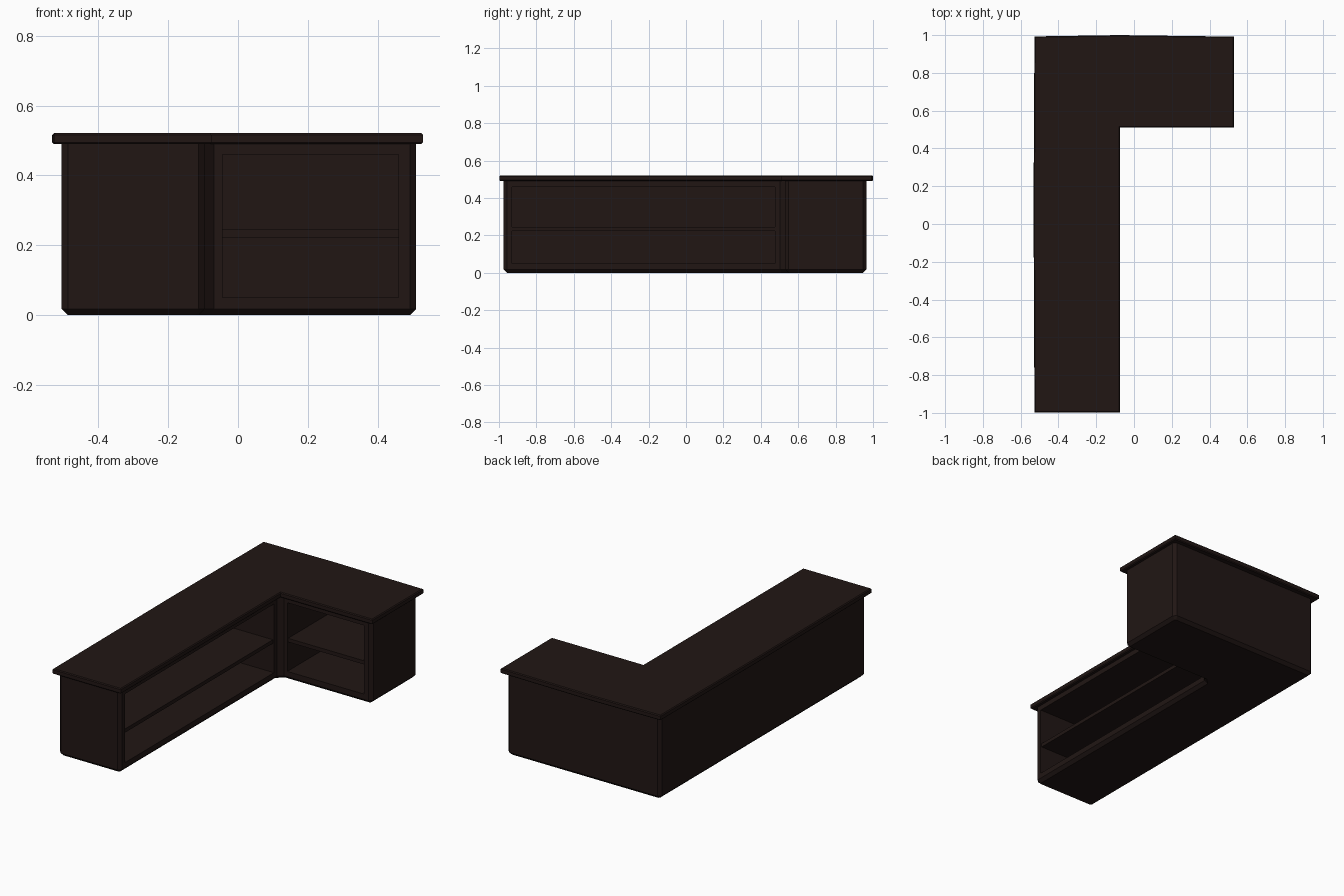
import bpy, bmesh
from mathutils import Vector

if "Cube" in bpy.data.objects:
    bpy.data.objects.remove(bpy.data.objects["Cube"])

wood = bpy.data.materials.new("dark_wood")
wood.diffuse_color = (0.015, 0.008, 0.007, 1)
wood.use_nodes = True
wood.node_tree.nodes["Principled BSDF"].inputs["Base Color"].default_value = wood.diffuse_color


def inset(pts, d):
    """Move every side of a counter-clockwise outline inwards by d."""
    out = []
    for i, p in enumerate(pts):
        p, a, b = Vector(p), Vector(pts[i - 1]), Vector(pts[(i + 1) % len(pts)])
        e1, e2 = (p - a).normalized(), (b - p).normalized()
        n1, n2 = Vector((-e1.y, e1.x)), Vector((-e2.y, e2.x))
        out.append(p + (n1 + n2) * d / (1 + n1.dot(n2)))
    return out


def stack(name, pts, levels):
    """Solid made of one outline repeated at (height, inset) levels."""
    bm = bmesh.new()
    rings = [[bm.verts.new((p.x, p.y, z)) for p in inset(pts, d)] for z, d in levels]
    n = len(pts)
    for lo, hi in zip(rings, rings[1:]):
        for i in range(n):
            j = (i + 1) % n
            bm.faces.new((lo[i], lo[j], hi[j], hi[i]))
    bm.faces.new(rings[0][::-1])
    bm.faces.new(rings[-1])
    bmesh.ops.recalc_face_normals(bm, faces=bm.faces[:])
    me = bpy.data.meshes.new(name)
    bm.to_mesh(me)
    bm.free()
    ob = bpy.data.objects.new(name, me)
    bpy.context.collection.objects.link(ob)
    me.materials.append(wood)
    return ob


def box(name, x0, x1, y0, y1, z0, z1):
    return stack(name, [(x0, y0), (x1, y0), (x1, y1), (x0, y1)], [(z0, 0), (z1, 0)])


def chamfered(corners, c):
    """Cut the corners of an outline; c gives the cut length for each corner."""
    out = []
    for i, p in enumerate(corners):
        p, a, b = Vector(p), Vector(corners[i - 1]), Vector(corners[(i + 1) % len(corners)])
        out += [p + (a - p).normalized() * c[i], p + (b - p).normalized() * c[i]]
    return out


# L-shaped cabinet body with chamfered edges and a diagonal inner corner post
body_outline = chamfered(
    [(-.505, -.975), (-.095, -.975), (-.095, .53), (.51, .53), (.51, .965), (-.505, .965)],
    [.018, .018, .027, .018, .018, .018])
body = stack("cabinet_body", body_outline, [(0, .018), (.018, 0), (.49, 0)])

# open shelf compartments, hollowed from the inner faces
cutters = [box("long_cutter", -.485, 0, -.93, .475, .05, .46),
           box("short_cutter", -.045, .46, .3, .945, .05, .46)]
for c in cutters:
    c.hide_render = True
    m = body.modifiers.new("hollow", 'BOOLEAN')
    m.operation, m.object, m.solver = 'DIFFERENCE', c, 'EXACT'
    bpy.context.view_layer.objects.active = body
    bpy.ops.object.modifier_apply(modifier=m.name)
    bpy.data.objects.remove(c)

# middle shelves
box("long_shelf", -.49, -.102, -.935, .48, .223, .245)
box("short_shelf", -.05, .465, .537, .95, .223, .245)

# overhanging counter top, its back edge very slightly bowed
top_outline = [(-.527, -.998), (-.075, -.998), (-.075, .51), (.53, .51), (.53, .992),
               (-.08, 1.0), (-.527, .993), (-.532, .1)]
stack("counter_top", top_outline,
      [(.49, .005), (.495, 0), (.516, 0), (.521, .005)])
